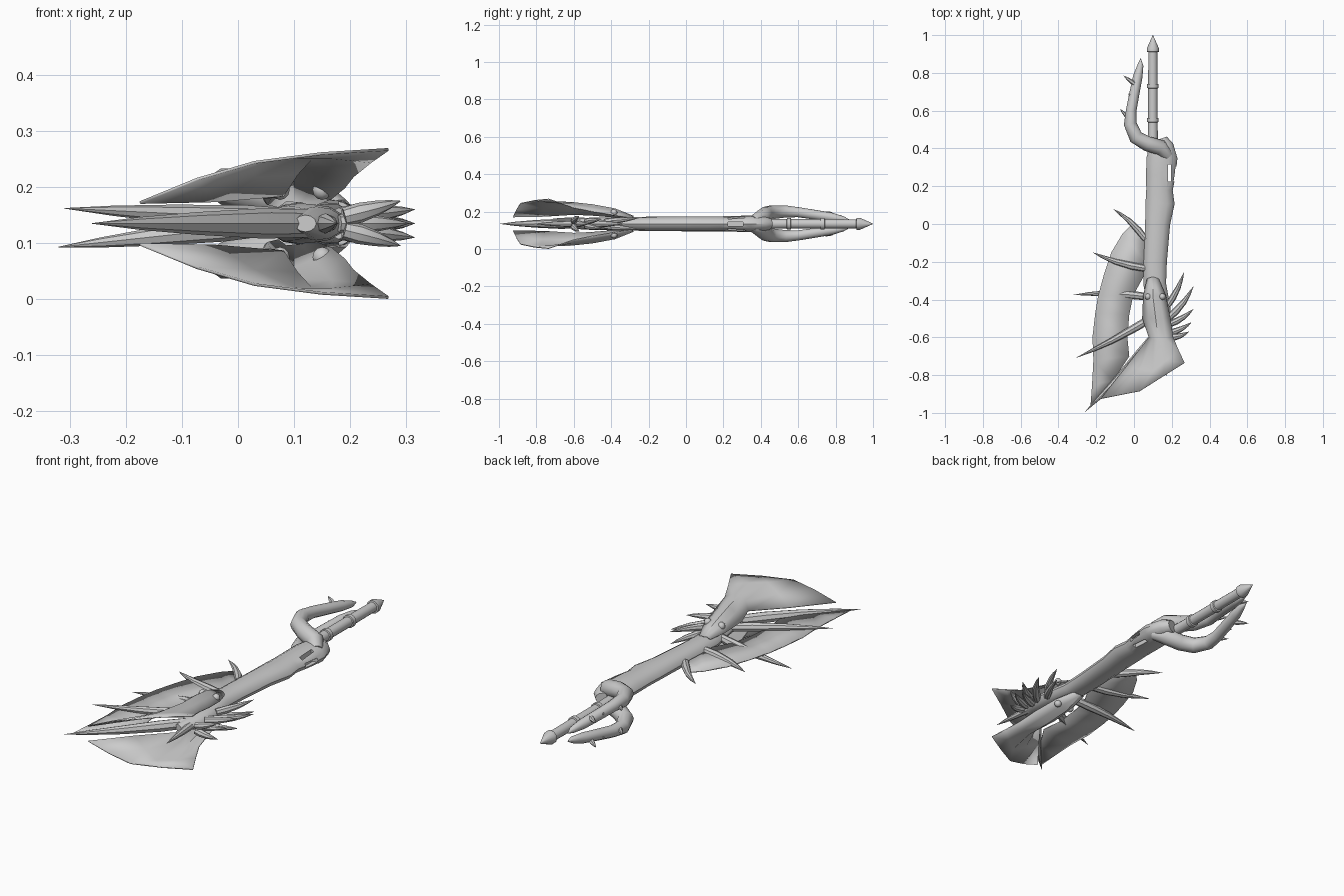
import bpy, bmesh, math
from mathutils import Vector

if "Cube" in bpy.data.objects:
    bpy.data.objects.remove(bpy.data.objects["Cube"])

ZC = 0.135  # height of the symmetry plane
grey = bpy.data.materials.new("bone grey")
grey.diffuse_color = (0.6, 0.6, 0.6, 1)
grey.use_nodes = True
grey.node_tree.nodes["Principled BSDF"].inputs["Base Color"].default_value = grey.diffuse_color


def finish(name, bm, angle=40):
    bmesh.ops.recalc_face_normals(bm, faces=bm.faces)
    me = bpy.data.meshes.new(name)
    bm.to_mesh(me)
    bm.free()
    ob = bpy.data.objects.new(name, me)
    bpy.context.collection.objects.link(ob)
    me.materials.append(grey)
    bpy.ops.object.select_all(action='DESELECT')
    ob.select_set(True)
    bpy.context.view_layer.objects.active = ob
    bpy.ops.object.shade_smooth_by_angle(angle=math.radians(angle))
    return ob


def tube(name, path, sides=10, angle=40):
    """Loft along (x, y, z offset, half width, half height) stations."""
    bm = bmesh.new()
    pts = [Vector(p[:3]) + Vector((0, 0, ZC)) for p in path]
    rings = []
    for i, p in enumerate(path):
        t = (pts[min(i + 1, len(pts) - 1)] - pts[max(i - 1, 0)]).normalized()
        side = t.cross(Vector((0, 0, 1))).normalized()
        up = side.cross(t)
        rings.append([bm.verts.new(pts[i] + side * p[3] * math.cos(a) + up * p[4] * math.sin(a))
                      for a in [2 * math.pi * k / sides for k in range(sides)]])
    for a, b in zip(rings, rings[1:]):
        for k in range(sides):
            bm.faces.new((a[k], a[(k + 1) % sides], b[(k + 1) % sides], b[k]))
    bm.faces.new(rings[0])
    bm.faces.new(rings[-1])
    return finish(name, bm, angle)


def spike(name, base, tip, r, bend=0.0, sides=8):
    """Tapering, slightly bowed thorn; base and tip are (x, y, z offset)."""
    b, t = Vector(base), Vector(tip)
    side = (t - b).cross(Vector((0, 0, 1))).normalized() * bend
    path = []
    for u, k in ((0, 0.9), (0.25, 1), (0.55, 0.75), (0.8, 0.42), (1, 0.02)):
        p = b.lerp(t, u) + side * math.sin(math.pi * u)
        path.append((*p, r * k, r * k))
    return tube(name, path, sides)


# Main grip, narrowing towards the blade end
body = tube("grip", [(x, y, 0, rx, rz) for y, x, rx, rz in (
    (0.45, 0.135, 0.04, 0.03), (0.42, 0.145, 0.062, 0.042), (0.35, 0.148, 0.082, 0.045),
    (0.26, 0.142, 0.078, 0.042), (0.18, 0.135, 0.07, 0.04), (0.11, 0.138, 0.077, 0.04),
    (0.0, 0.125, 0.066, 0.04), (-0.2, 0.112, 0.062, 0.038), (-0.32, 0.11, 0.06, 0.036),
    (-0.45, 0.135, 0.058, 0.034), (-0.56, 0.14, 0.05, 0.03), (-0.64, 0.12, 0.02, 0.015))], 12)

# Slot through the grip and slot in its right edge
for n, loc, size in (("slot_cutter", (0.188, 0.27, ZC), (0.016, 0.09, 0.3)),
                     ("edge_slot_cutter", (0.215, 0.265, ZC), (0.05, 0.08, 0.022))):
    bpy.ops.mesh.primitive_cube_add(size=1, location=loc)
    cut = bpy.context.object
    cut.name, cut.scale, cut.hide_render = n, size, True
    cut.hide_set(True)
    mod = body.modifiers.new(n, 'BOOLEAN')
    mod.operation, mod.object = 'DIFFERENCE', cut

# Slender rod with collars and a pointed end
rod = [(0.36, 0.028)]
for y in (0.55, 0.73):
    rod += [(y - 0.012, 0.025), (y - 0.01, 0.031), (y + 0.01, 0.031), (y + 0.012, 0.025)]
rod += [(0.91, 0.024), (0.912, 0.032), (0.93, 0.032), (1.0, 0.001)]
tube("rod", [(0.1, y, 0, r, r) for y, r in rod], 12)

for s, level in ((1, "upper"), (-1, "lower")):
    # Curling arms around the rod, with small thorns
    tube(level + "_arm", [(x, y, s * z, r, r) for x, y, z, r in (
        (0.18, 0.36, 0.015, 0.03), (0.14, 0.405, 0.035, 0.042), (0.07, 0.425, 0.052, 0.04),
        (0.01, 0.46, 0.062, 0.038), (-0.02, 0.53, 0.066, 0.034), (-0.015, 0.6, 0.062, 0.028),
        (0.0, 0.68, 0.05, 0.027), (0.02, 0.78, 0.035, 0.025), (0.034, 0.84, 0.025, 0.016),
        (0.035, 0.875, 0.02, 0.002))])
    for i, (b, t) in enumerate((((-0.02, 0.55), (-0.075, 0.61)), ((0.0, 0.66), (-0.03, 0.69)),
                                ((0.005, 0.74), (-0.055, 0.785)))):
        spike(f"{level}_arm_thorn_{i}", (*b, s * 0.055), (*t, s * 0.06), 0.012, 0, 6)

    # Broad folded wing: left edge, ridge and right edge of each row
    rows = (
        ((0.07, -0.29, 0.03), (0.1, -0.28, 0.04), (0.13, -0.29, 0.03)),
        ((0.05, -0.38, 0.035), (0.1, -0.38, 0.08), (0.168, -0.38, 0.045)),
        ((0.045, -0.5, 0.045), (0.115, -0.5, 0.102), (0.192, -0.5, 0.065)),
        ((0.08, -0.6, 0.05), (0.13, -0.62, 0.115), (0.207, -0.6, 0.085)),
        ((-0.04, -0.755, 0.04), (0.1, -0.78, 0.117), (0.237, -0.67, 0.11)),
        ((-0.175, -0.925, 0.037), (0.03, -0.885, 0.109), (0.268, -0.735, 0.132)))
    bm = bmesh.new()
    grid = []
    for l, m, r in rows:
        l, m, r = Vector(l), Vector(m), Vector(r)
        line = [l, l.lerp(m, 0.5) + Vector((0, 0, 0.006)), m, m.lerp(r, 0.5) + Vector((0, 0, 0.004)), r]
        grid.append([bm.verts.new((p.x, p.y, ZC + s * p.z)) for p in line])
    for a, b in zip(grid, grid[1:]):
        for k in range(4):
            bm.faces.new((a[k], a[k + 1], b[k + 1], b[k]))
    wing = finish(level + "_wing", bm, 35)
    sol = wing.modifiers.new("thickness", 'SOLIDIFY')
    sol.thickness, sol.offset = 0.005, 0

    # Small knobs at the wing root
    for x in (0.075, 0.15):
        bpy.ops.mesh.primitive_uv_sphere_add(segments=10, ring_count=6, radius=0.018,
                                             location=(x, -0.385, ZC + s * 0.06))
        knob = bpy.context.object
        knob.name = level + "_knob"
        knob.data.materials.append(grey)
        bpy.ops.object.shade_smooth()

    # Fan of claws on the right side
    for i, (b, t, z) in enumerate((((0.18, -0.43), (0.265, -0.255), 0.03),
                                   ((0.19, -0.53), (0.315, -0.45), 0.025),
                                   ((0.19, -0.6), (0.29, -0.57), 0.04))):
        spike(f"{level}_claw_{i}", (*b, s * 0.012), (*t, s * z), 0.018, 0.008)

# Central claws
spike("claw_long", (0.18, -0.5, 0), (0.315, -0.33, 0), 0.02, 0.012)
spike("claw_short", (0.18, -0.58, 0), (0.305, -0.52, 0), 0.018, 0.008)

# Long thorns on the left side and at the blade end
for i, (b, t, r, bend) in enumerate((
        ((0.06, -0.08, 0), (-0.11, 0.08, 0), 0.019, 0.012),
        ((0.06, -0.235, 0), (-0.22, -0.15, 0), 0.021, -0.012),
        ((0.07, -0.385, 0), (-0.32, -0.375, -0.042), 0.022, 0.012),
        ((0.12, -0.48, 0.005), (-0.31, -0.71, 0.027), 0.022, -0.01),
        ((0.14, -0.56, 0), (-0.26, -0.995, 0), 0.027, -0.01),
        ((0.15, -0.55, 0), (0.175, -0.81, 0), 0.018, 0))):
    spike(f"thorn_{i}", b, t, r, bend)

# Thin curved membrane blade joining the left thorns
outer = [(-0.01, 0.0), (-0.06, -0.05), (-0.12, -0.15), (-0.16, -0.27), (-0.19, -0.38),
         (-0.205, -0.47), (-0.22, -0.6), (-0.215, -0.72), (-0.222, -0.85), (-0.23, -0.96)]
inner = [(0.06, -0.05), (0.06, -0.1), (0.06, -0.2), (0.05, -0.28), (-0.005, -0.38),
         (-0.025, -0.48), (-0.035, -0.6), (-0.025, -0.7), (-0.11, -0.83), (-0.22, -0.955)]
bm = bmesh.new()
a, b = [[bm.verts.new((x, y, ZC)) for x, y in e] for e in (outer, inner)]
for i in range(len(a) - 1):
    bm.faces.new((a[i], b[i], b[i + 1], a[i + 1]))
blade = finish("membrane_blade", bm)
sol = blade.modifiers.new("thickness", 'SOLIDIFY')
sol.thickness, sol.offset = 0.006, 0
